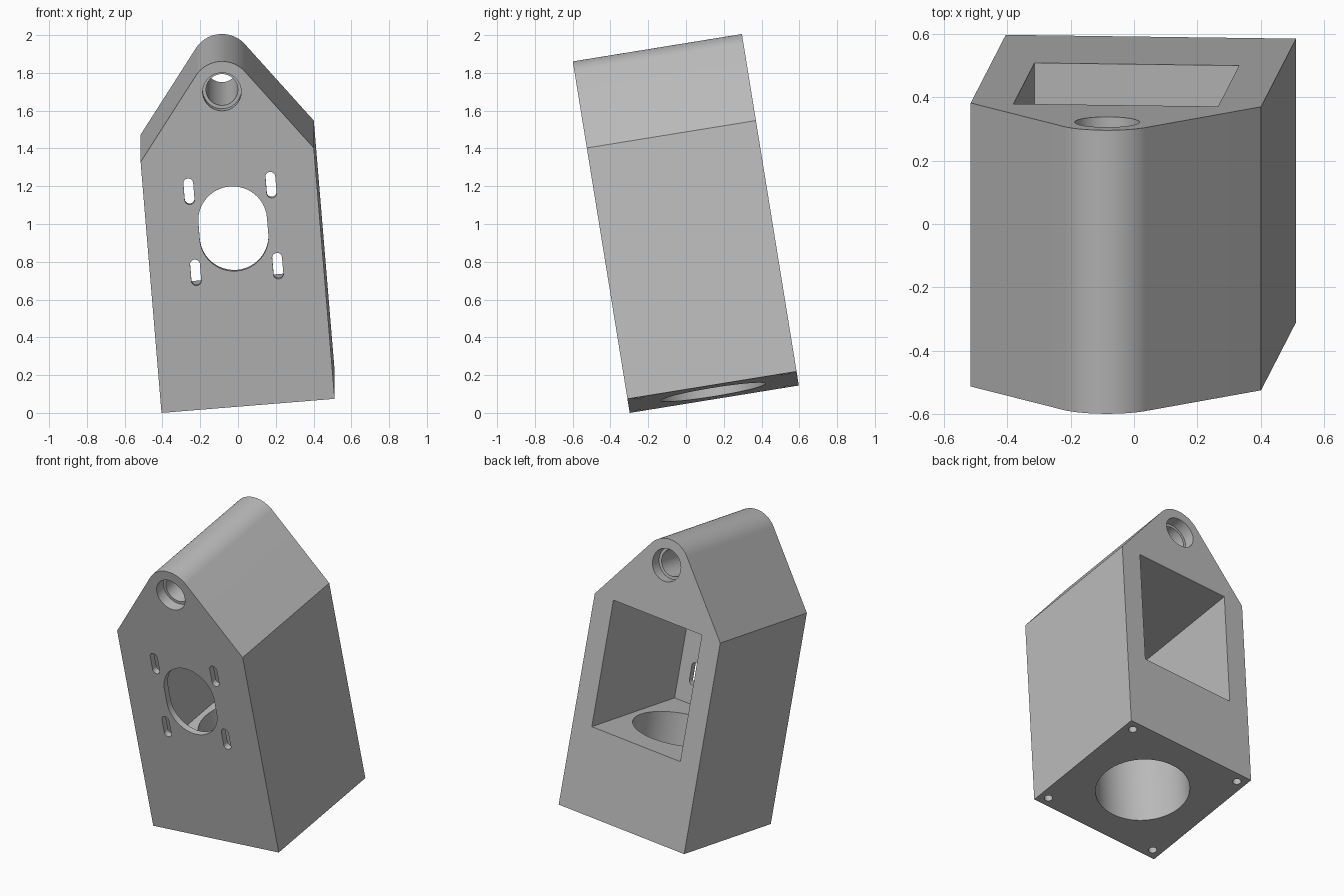
import bpy
import bmesh
from math import sin, cos, pi, radians, acos, atan2, hypot
from mathutils import Matrix, Vector

cube = bpy.data.objects.get("Cube")
if cube:
    bpy.data.objects.remove(cube)

# Main dimensions, in the housing's own upright frame (front on y = 0)
WIDTH, DEPTH, SHOULDER = 0.92, 0.907, 1.35
HALF = WIDTH / 2
PIN_Z, TIP_R = 1.69, 0.163
MOUNT_Z, WALL = 0.953, 0.04
OVER = 0.1  # how far cutters stick out

grey = bpy.data.materials.new("light grey")
grey.use_nodes = True
COLOUR = (0.5, 0.5, 0.5, 1)
grey.diffuse_color = COLOUR
grey.node_tree.nodes["Principled BSDF"].inputs["Base Color"].default_value = COLOUR


def arc(cx, cy, r, start, end, steps):
    return [(cx + r * cos(start + (end - start) * i / steps),
             cy + r * sin(start + (end - start) * i / steps)) for i in range(steps + 1)]


def circle(cx, cy, r, steps=64):
    return arc(cx, cy, r, 0, 2 * pi, steps)[:-1]


def slot(cx, cy, r, height):
    """Upright oblong with round ends."""
    h = height / 2 - r
    return arc(cx, cy + h, r, 0, pi, 24) + arc(cx, cy - h, r, pi, 2 * pi, 24)


def prism(name, outline, start, end, upright=False):
    """Extrude an outline along y, or along z when upright."""
    bm = bmesh.new()
    place = (lambda a, b, c: (a, b, c)) if upright else (lambda a, b, c: (a, c, b))
    face = bm.faces.new([bm.verts.new(place(a, b, start)) for a, b in outline])
    grown = bmesh.ops.extrude_face_region(bm, geom=[face])["geom"]
    moved = [v for v in grown if isinstance(v, bmesh.types.BMVert)]
    bmesh.ops.translate(bm, verts=moved, vec=Vector(place(0, 0, end - start)))
    bmesh.ops.recalc_face_normals(bm, faces=bm.faces)
    mesh = bpy.data.meshes.new(name)
    bm.to_mesh(mesh)
    bm.free()
    obj = bpy.data.objects.new(name, mesh)
    bpy.context.collection.objects.link(obj)
    return obj


# Housing: box with sloped shoulders running tangent into a rounded tip
rise = PIN_Z - SHOULDER
tangent = atan2(-rise, HALF) + acos(TIP_R / hypot(HALF, rise))
profile = [(-HALF, 0), (HALF, 0), (HALF, SHOULDER)]
profile += arc(0, PIN_Z, TIP_R, tangent, pi - tangent, 32) + [(-HALF, SHOULDER)]
housing = prism("housing", profile, 0, DEPTH)
housing.data.materials.append(grey)

cutters = []


def cut(*args, **kwargs):
    obj = prism(*args, **kwargs)
    obj.hide_render = True
    obj.data.materials.append(grey)
    cutters.append(obj)


# Rectangular pocket open to the back
px, low, high = 0.324, 0.545, 1.355
cut("pocket_cutter", [(-px, low), (px, low), (px, high), (-px, high)], WALL, DEPTH + OVER)

# Round bore from the base up into the pocket
cut("base_bore_cutter", circle(0, DEPTH / 2, 0.28, 96), -OVER, low + 0.05, upright=True)

# Mounting opening and four adjusting slots through the front wall
cut("front_opening_cutter", slot(0, MOUNT_Z, 0.182, 0.455), -OVER, WALL + 0.05)
for sx in (-1, 1):
    for sz in (-1, 1):
        cut("slot_cutter", slot(sx * 0.218, MOUNT_Z + sz * 0.218, 0.026, 0.14),
            -OVER, WALL + 0.05)

# Pivot hole with a wider recess at each end
RECESS = 0.07
cut("pivot_cutter", circle(0, PIN_Z, 0.084), -OVER, DEPTH + OVER)
cut("front_recess_cutter", circle(0, PIN_Z, 0.102), -OVER, RECESS)
cut("back_recess_cutter", circle(0, PIN_Z, 0.102), DEPTH - RECESS, DEPTH + OVER)

# Blind screw holes in the base corners
INSET = 0.06
for x in (-HALF + INSET, HALF - INSET):
    for y in (INSET, DEPTH - INSET):
        cut("screw_hole_cutter", circle(x, y, 0.025, 32), -OVER, 0.2, upright=True)

# Cut everything, then keep only the finished housing
for obj in cutters:
    mod = housing.modifiers.new(obj.name, "BOOLEAN")
    mod.operation = "DIFFERENCE"
    mod.solver = "EXACT"
    mod.object = obj
bpy.context.view_layer.update()
graph = bpy.context.evaluated_depsgraph_get()
mesh = bpy.data.meshes.new_from_object(housing.evaluated_get(graph))
housing.modifiers.clear()
housing.data = mesh
for obj in cutters:
    bpy.data.objects.remove(obj)

# Smooth round walls, sharp edges elsewhere
mesh.polygons.foreach_set("use_smooth", [True] * len(mesh.polygons))
mesh.set_sharp_from_angle(angle=radians(30))

# Lean the housing back and sideways, resting on its front right corner
lean = Matrix.Rotation(radians(9.2), 4, "X") @ Matrix.Rotation(radians(-4.7), 4, "Y")
corner = Matrix.Translation((-0.405, -0.298, 0))
mesh.transform(corner @ lean @ Matrix.Translation((HALF, 0, 0)))
mesh.update()
